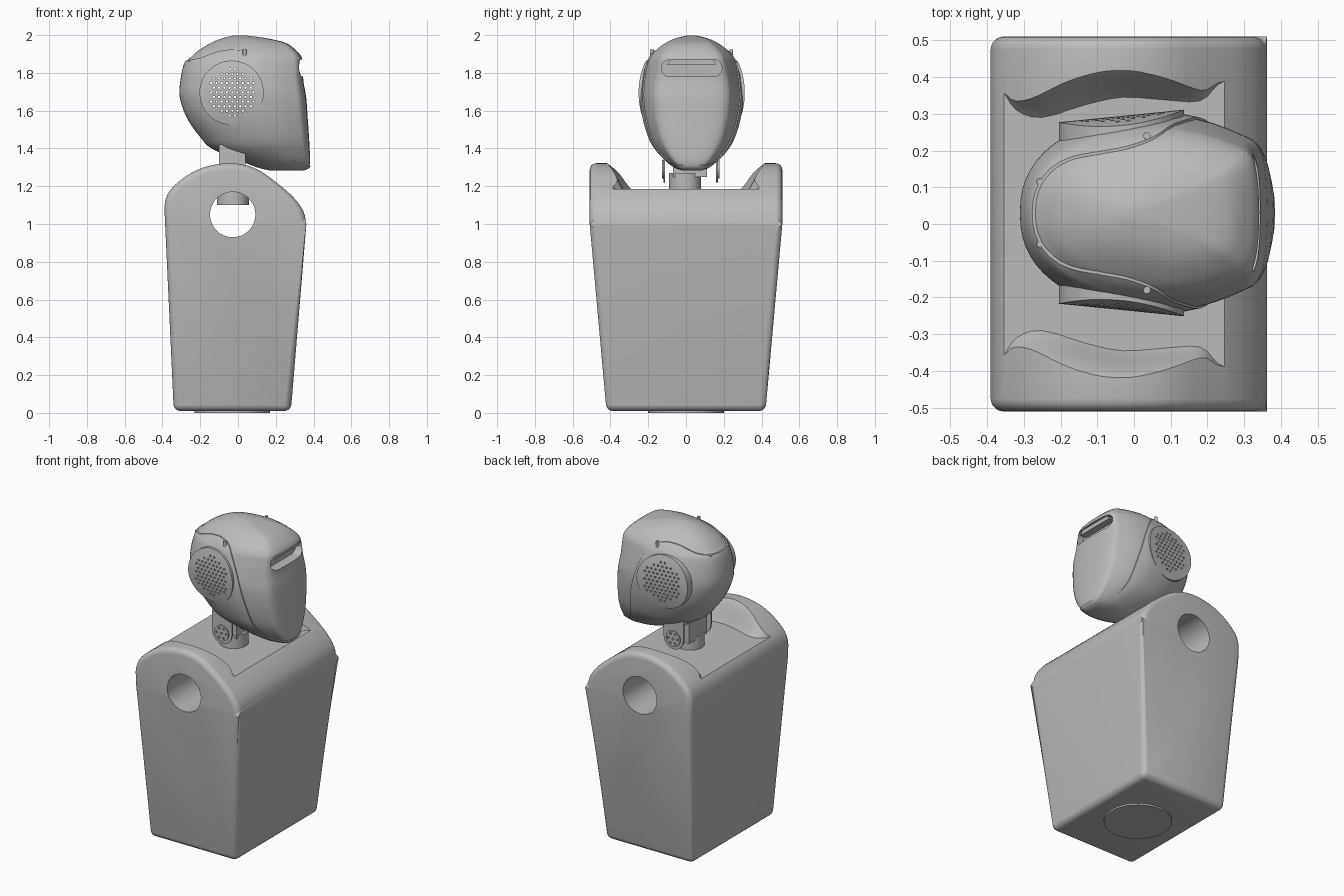
import bpy, bmesh, math
from mathutils import Vector

cube = bpy.data.objects.get("Cube")
if cube:
    bpy.data.objects.remove(cube)

grey = bpy.data.materials.new("plain grey")
grey.use_nodes = True
grey.diffuse_color = (0.5, 0.5, 0.5, 1)
grey.node_tree.nodes["Principled BSDF"].inputs["Base Color"].default_value = (0.5, 0.5, 0.5, 1)

HEAD_Y = 0.03


def spline(points, steps):
    """Smooth curve through points of any dimension."""
    p = [Vector(q) for q in points]
    p = [p[0] * 2 - p[1]] + p + [p[-1] * 2 - p[-2]]
    out = []
    for a, b, c, d in zip(p, p[1:], p[2:], p[3:]):
        for i in range(steps):
            t = i / steps
            out.append(0.5 * (2 * b + (c - a) * t + (2 * a - 5 * b + 4 * c - d) * t * t
                              + (3 * b - a - 3 * c + d) * t ** 3))
    return out + [p[-2]]


def loft(name, *solids):
    """Each solid is a list of rings, skinned and capped."""
    bm = bmesh.new()
    for rings in solids:
        loops = [[bm.verts.new(v) for v in ring] for ring in rings]
        for lo, hi in zip(loops, loops[1:]):
            n = len(lo)
            for i in range(n):
                j = (i + 1) % n
                bm.faces.new((lo[i], lo[j], hi[j], hi[i]))
        bm.faces.new(loops[0])
        bm.faces.new(loops[-1])
    bmesh.ops.recalc_face_normals(bm, faces=bm.faces)
    mesh = bpy.data.meshes.new(name)
    bm.to_mesh(mesh)
    bm.free()
    mesh.materials.append(grey)
    obj = bpy.data.objects.new(name, mesh)
    bpy.context.collection.objects.link(obj)
    return obj


def prism(points, axis, a, b):
    """Rings of a flat outline pushed along x, y or z."""
    def place(p, t):
        v = list(p)
        v.insert("xyz".index(axis), t)
        return v
    return [[place(p, t) for p in points] for t in (a, b)]


def circle(u, v, r, n=48):
    return [(u + r * math.cos(i * math.tau / n), v + r * math.sin(i * math.tau / n)) for i in range(n)]


def activate(obj):
    bpy.ops.object.select_all(action="DESELECT")
    obj.select_set(True)
    bpy.context.view_layer.objects.active = obj


def modify(obj, kind, **settings):
    mod = obj.modifiers.new(kind, kind)
    for key, value in settings.items():
        setattr(mod, key, value)
    activate(obj)
    bpy.ops.object.modifier_apply(modifier=mod.name)


def cut(cutter, *targets):
    for obj in targets:
        modify(obj, "BOOLEAN", object=cutter, operation="DIFFERENCE", solver="EXACT")
    bpy.data.objects.remove(cutter)


# Body: domed profile, sides tapering in below the shoulders
dome = spline([(-.39, 1.09), (-.38, 1.14), (-.35, 1.19), (-.28, 1.25), (-.19, 1.297), (-.08, 1.32),
               (.02, 1.316), (.11, 1.285), (.2, 1.222), (.29, 1.145), (.345, 1.07), (.362, 1.0)], 3)
body = loft("body", prism([(-.34, .01)] + dome + [(.28, .01)], "y", -1, 1))
bm = bmesh.new()
bm.from_mesh(body.data)
bmesh.ops.bisect_plane(bm, geom=bm.verts[:] + bm.edges[:] + bm.faces[:],
                       plane_co=(0, 0, 1), plane_no=(0, 0, 1))
for v in bm.verts:
    v.co.y *= .42 + .09 * min(1, v.co.z)
bm.to_mesh(body.data)
bm.free()
modify(body, "BEVEL", width=.035, segments=5, limit_method="ANGLE",
       angle_limit=math.radians(40), use_clamp_overlap=False)

# Shoulder saddle: flat deck with wavy, rolled inner edges
sections = []
for x, edge in spline([(-.42, .42), (-.36, .365), (-.32, .31), (-.25, .29), (-.13, .325), (-.03, .345),
                       (.08, .338), (.18, .335), (.23, .38), (.3, .41)], 3):
    half = []
    for i in range(11):
        s = i / 10
        half.append((edge + (.437 - edge) * s, 1.185 + .145 * math.sin(s * math.pi / 2) ** 1.2))
    half.append((.437, 1.6))
    sections.append([(x, y, z) for y, z in half] + [(x, -y, z) for y, z in reversed(half)])
cut(loft("saddle_cutter", sections), body)
cut(loft("arm_hole_cutter", prism(circle(-.028, 1.05, .12), "y", -1, 1)), body)
parts = [body, loft("base_disc", prism(circle(-.03, 0, .2), "z", 0, .02))]

# Neck post and tilt bracket
parts.append(loft("neck_post", prism(circle(-.026, -.005, .085), "z", 1.1, 1.27)))
parts.append(loft("neck_block", prism([(-.1, -.07), (.04, -.07), (.04, .11), (-.1, .11)], "z", 1.25, 1.42)))
for name, y, side in (("right", -.115, -1), ("left", .165, 1)):
    lower = [(-.03 + .07 * math.cos(a), 1.29 + .07 * math.sin(a))
             for a in (math.pi + i * math.pi / 16 for i in range(17))]
    parts.append(loft("bracket_" + name, prism(lower + [(.04, 1.42), (-.1, 1.42)], "y", y - .005, y + .005)))
    horn = loft("horn_" + name, prism(circle(-.03, 1.29, .05), "y", y, y + side * .012))
    bolts = [prism(circle(u, v, .007, 10), "y", y - .05, y + .05)
             for u, v in circle(-.03, 1.29, .034, 6) + [(-.03, 1.29)]]
    cut(loft("bolt_cutter", *bolts), horn)
    parts.append(horn)
parts.append(loft("bracket_base", prism([(-.1, -.12), (.04, -.12), (.04, .17), (-.1, .17)], "z", 1.385, 1.42)))

# Head: height, back x, front x, half width
levels = spline([(1.283, .17, .35, .05), (1.30, .10, .38, .095), (1.34, 0, .388, .145),
                 (1.40, -.14, .385, .198), (1.46, -.2, .382, .23), (1.56, -.27, .375, .26),
                 (1.67, -.308, .367, .272), (1.76, -.305, .352, .262), (1.85, -.285, .348, .24),
                 (1.885, -.255, .343, .225), (1.92, -.215, .315, .198), (1.96, -.15, .26, .145),
                 (1.985, -.09, .16, .09), (2.0, -.03, .05, .03)], 4)
front_plan = spline([(1, 0), (.985, .35), (.94, .6), (.87, .72), (.77, .78), (.4, .92), (0, 1)], 3)


def head_rings(inset):
    rings = []
    for z, back, front, width in levels:
        back, front, width = back + inset, front - inset, width - inset
        mid = back + .63 * (front - back)
        half = [(mid + (front - mid) * u, width * w) for u, w in front_plan]
        for i in range(1, 17):
            a = i * math.pi / 32
            half.append((mid - (mid - back) * math.sin(a) ** .87, width * max(0, math.cos(a)) ** .87))
        ring = half + [(x, -y) for x, y in reversed(half[1:-1])]
        rings.append([(x, HEAD_Y + y, z - inset * (z - 1.65)) for x, y in ring])
    return rings


mask = loft("face_mask", head_rings(.006))
shell = loft("rear_shell", head_rings(0))

# Seam between the rear shell and the face mask
seam = spline([(-.3, 1.86), (-.2, 1.88), (-.1, 1.915), (0, 1.922), (.08, 1.885), (.15, 1.75),
               (.2, 1.58), (.24, 1.41), (.29, 1.335), (.38, 1.31)], 4)
region = [(-.6, 1.86)] + seam + [(.6, 1.31), (.6, 2.3), (-.6, 2.3)]
cut(loft("seam_cutter", prism(region, "y", -1, 1)), shell)

# Visor slot
slot = []
for side, start in ((1, -math.pi / 2), (-1, math.pi / 2)):
    for i in range(17):
        a = start + i * math.pi / 16
        slot.append((HEAD_Y + side * .115 + .045 * math.cos(a), 1.825 + .045 * math.sin(a)))
cut(loft("slot_cutter", prism(slot, "x", .28, .6)), mask)
parts.append(loft("visor_shelf", prism([(HEAD_Y - .13, 1.845), (HEAD_Y + .13, 1.845),
                                       (HEAD_Y + .11, 1.875), (HEAD_Y - .11, 1.875)], "x", .26, .325)))

# Ear discs, bent to follow the head
ears = []
for name, side in (("right", -1), ("left", 1)):
    rings = [[(x, HEAD_Y + side * .12, z) for x, z in circle(-.034, 1.695, .17, 64)]]
    for r in (.17, .13, .09, .05, .01):
        rings.append([(x, HEAD_Y + side * (.264 + .1 * (x + .034) - .9 * (z - 1.695) ** 2), z)
                      for x, z in circle(-.034, 1.695, r, 64)])
    ears.append(loft("ear_" + name, rings))

# Speaker perforations through the ears and head
holes = []
for row in range(-5, 6):
    for col in range(-5, 6):
        x, z = (col + .5 * (row % 2)) * .028, row * .0245
        if math.hypot(x, z) < .126:
            holes.append(prism(circle(x - .03, z + 1.697, .0065, 8), "y", -1, 1))
cut(loft("perforation_cutter", *holes), mask, shell, *ears)
parts += [mask, shell] + ears

# Shell screws
for side in (-1, 1):
    for x, y, z, tag in ((.035, .21, 1.925, "front"), (-.255, .085, 1.868, "back")):
        y = HEAD_Y + side * y
        parts.append(loft("screw_" + tag, prism(circle(x, y, .01, 16), "z", z - .05, z)))

for obj in parts:
    activate(obj)
    bpy.ops.object.shade_smooth_by_angle(angle=math.radians(32))
